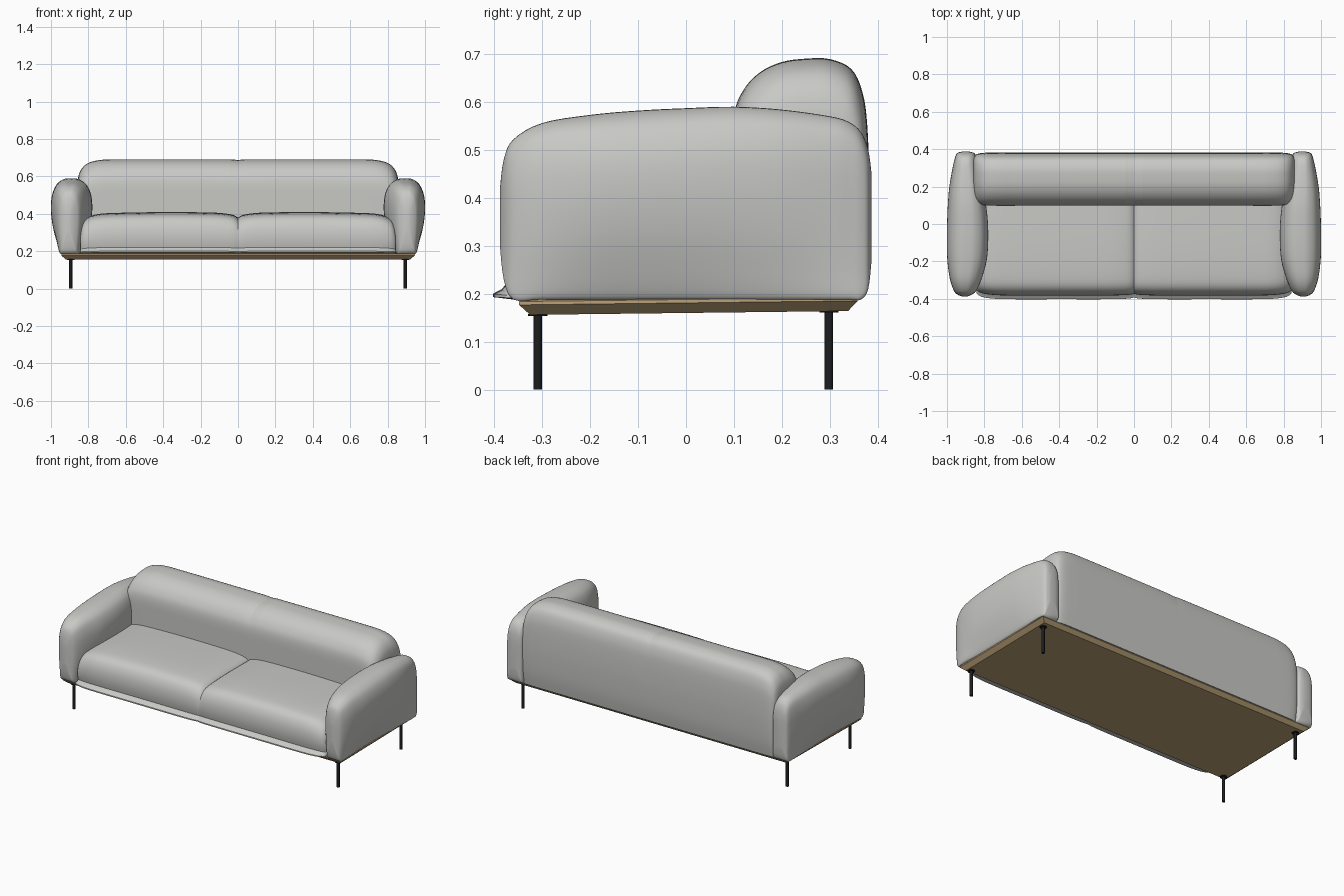
import bpy, bmesh

cube = bpy.data.objects.get("Cube")
if cube:
    bpy.data.objects.remove(cube, do_unlink=True)


def material(name, rgb):
    m = bpy.data.materials.new(name)
    m.use_nodes = True
    m.diffuse_color = (*rgb, 1)
    m.node_tree.nodes["Principled BSDF"].inputs["Base Color"].default_value = (*rgb, 1)
    return m


FABRIC = material("grey fabric", (0.58, 0.58, 0.56))
WOOD = material("oak wood", (0.50, 0.36, 0.19))
METAL = material("black metal", (0.012, 0.012, 0.012))


def spline(pts, steps=4):
    """Resample a row of tuples as a smooth curve through every point."""
    ext = [pts[0], *pts, pts[-1]]
    out = []
    for p0, p1, p2, p3 in zip(ext, ext[1:], ext[2:], ext[3:]):
        for i in range(steps):
            t = i / steps
            out.append(tuple(
                b + 0.5 * t * (c - a + t * (2*a - 5*b + 4*c - d + t * (3*(b - c) + d - a)))
                for a, b, c, d in zip(p0, p1, p2, p3)))
    return out + [pts[-1]]


def loft(name, rings, mat, smooth=True):
    """Skin a row of closed rings and cap both ends."""
    bm = bmesh.new()
    rows = [[bm.verts.new(p) for p in ring] for ring in rings]
    n = len(rows[0])
    for r, s in zip(rows, rows[1:]):
        for i in range(n):
            j = (i + 1) % n
            bm.faces.new((r[i], r[j], s[j], s[i]))
    bm.faces.new(rows[0])
    bm.faces.new(rows[-1])
    bmesh.ops.recalc_face_normals(bm, faces=bm.faces)
    me = bpy.data.meshes.new(name)
    bm.to_mesh(me)
    bm.free()
    me.materials.append(mat)
    ob = bpy.data.objects.new(name, me)
    bpy.context.collection.objects.link(ob)
    if smooth:
        bpy.ops.object.select_all(action="DESELECT")
        ob.select_set(True)
        bpy.context.view_layer.objects.active = ob
        bpy.ops.object.shade_smooth_by_angle(angle=0.75)
    return ob


FLOOR = 0.188  # underside of the upholstery


def cushion(name, section, stations, pivot):
    """Sweep a y-z section along x; stations are (x, y scale, z scale)."""
    half = spline(stations)
    full = [(-x, sy, sz) for x, sy, sz in half[:0:-1]] + half
    outline = spline(section)
    return loft(name, [[(x, pivot + (y - pivot) * sy, FLOOR + (z - FLOOR) * sz)
                        for y, z in outline] for x, sy, sz in full], FABRIC)


# Seat with a soft dip between its two halves
cushion("seat",
        [(0.2, FLOOR), (-0.36, FLOOR), (-0.375, 0.22), (-0.382, 0.28), (-0.372, 0.34),
         (-0.34, 0.383), (-0.27, 0.4), (-0.1, 0.407), (0.2, 0.405)],
        [(0, 0.985, 0.87), (0.02, 0.992, 0.93), (0.06, 0.997, 0.97), (0.15, 1, 1),
         (0.4, 1, 1.01), (0.65, 1, 0.99), (0.75, 0.995, 0.96), (0.81, 0.98, 0.87),
         (0.835, 0.96, 0.75), (0.843, 0.94, 0.6)], 0.2)

# Backrest with rounded shoulders
cushion("backrest",
        [(0.1, FLOOR), (0.098, 0.45), (0.1, 0.57), (0.12, 0.625), (0.155, 0.662),
         (0.2, 0.683), (0.25, 0.69), (0.3, 0.689), (0.345, 0.668), (0.368, 0.62),
         (0.378, 0.55), (0.382, 0.42), (0.377, 0.28), (0.365, FLOOR)],
        [(0, 1, 0.992), (0.03, 1, 0.998), (0.1, 1, 1), (0.6, 1, 1), (0.74, 1, 0.992),
         (0.81, 0.98, 0.95), (0.845, 0.9, 0.87), (0.857, 0.75, 0.78)], 0.28)

# Arms: (box width, bulge, height) from the bottom edge to the top centre
half_arm = spline([(0.9, 0, 0), (1, 0.08, 0.03), (1, 0.4, 0.15), (1, 0.8, 0.35),
                   (1, 1, 0.57), (0.97, 0.95, 0.77), (0.8, 0.68, 0.92),
                   (0.4, 0.32, 0.99), (0, 0, 1)])
# Arm stations: y, centre x, box half width, full half width, bottom, top
arm_path = spline([
    (-0.388, 0.905, 0.012, 0.012, 0.30, 0.42), (-0.38, 0.905, 0.03, 0.034, 0.23, 0.48),
    (-0.36, 0.903, 0.045, 0.058, FLOOR, 0.522), (-0.3, 0.9, 0.055, 0.083, FLOOR, 0.556),
    (-0.2, 0.893, 0.055, 0.104, FLOOR, 0.573), (-0.1, 0.89, 0.055, 0.11, FLOOR, 0.582),
    (0, 0.89, 0.055, 0.109, FLOOR, 0.587), (0.1, 0.893, 0.055, 0.102, FLOOR, 0.59),
    (0.2, 0.897, 0.055, 0.09, FLOOR, 0.584), (0.3, 0.9, 0.055, 0.07, FLOOR, 0.57),
    (0.34, 0.9, 0.055, 0.061, FLOOR, 0.558), (0.365, 0.9, 0.052, 0.054, FLOOR, 0.537),
    (0.38, 0.9, 0.044, 0.044, 0.21, 0.50), (0.387, 0.9, 0.02, 0.02, 0.27, 0.45)])
for side, label in ((1, "left"), (-1, "right")):
    rings = []
    for y, xc, box, wide, lo, hi in arm_path:
        edge = [(a * box + g * (wide - box), lo + v * (hi - lo)) for a, g, v in half_arm]
        edge += [(-u, z) for u, z in edge[-2::-1]]
        rings.append([(side * (xc + u), y, z) for u, z in edge])
    loft(label + "_arm", rings, FABRIC)

# Wooden base: a thin lip over a chamfered underside, tilted slightly forward
TILT = 0.012
loft("base_frame", [[(x, y, z + TILT * y) for x, y in
                     ((-w, f), (w, f), (w, b), (-w, b))]
                    for w, f, b, z in ((0.92, -0.325, 0.338, 0.16),
                                       (0.945, -0.348, 0.358, 0.181),
                                       (0.945, -0.348, 0.358, 0.188),
                                       (0.935, -0.34, 0.35, 0.192))], WOOD, smooth=False)


def cylinder(name, x, y, z0, z1, radius):
    bpy.ops.mesh.primitive_cylinder_add(vertices=20, radius=radius, depth=z1 - z0,
                                        location=(x, y, (z0 + z1) / 2))
    ob = bpy.context.object
    ob.name = name
    ob.data.materials.append(METAL)
    bpy.ops.object.shade_smooth_by_angle(angle=0.75)


# Legs with round mounting plates
for side, label in ((1, "left"), (-1, "right")):
    for y, place in ((-0.309, "front"), (0.298, "back")):
        under = 0.16 + TILT * y
        cylinder(f"{place}_{label}_leg", side * 0.895, y, 0, under, 0.009)
        cylinder(f"{place}_{label}_plate", side * 0.895, y, under - 0.003, under + 0.002, 0.02)
